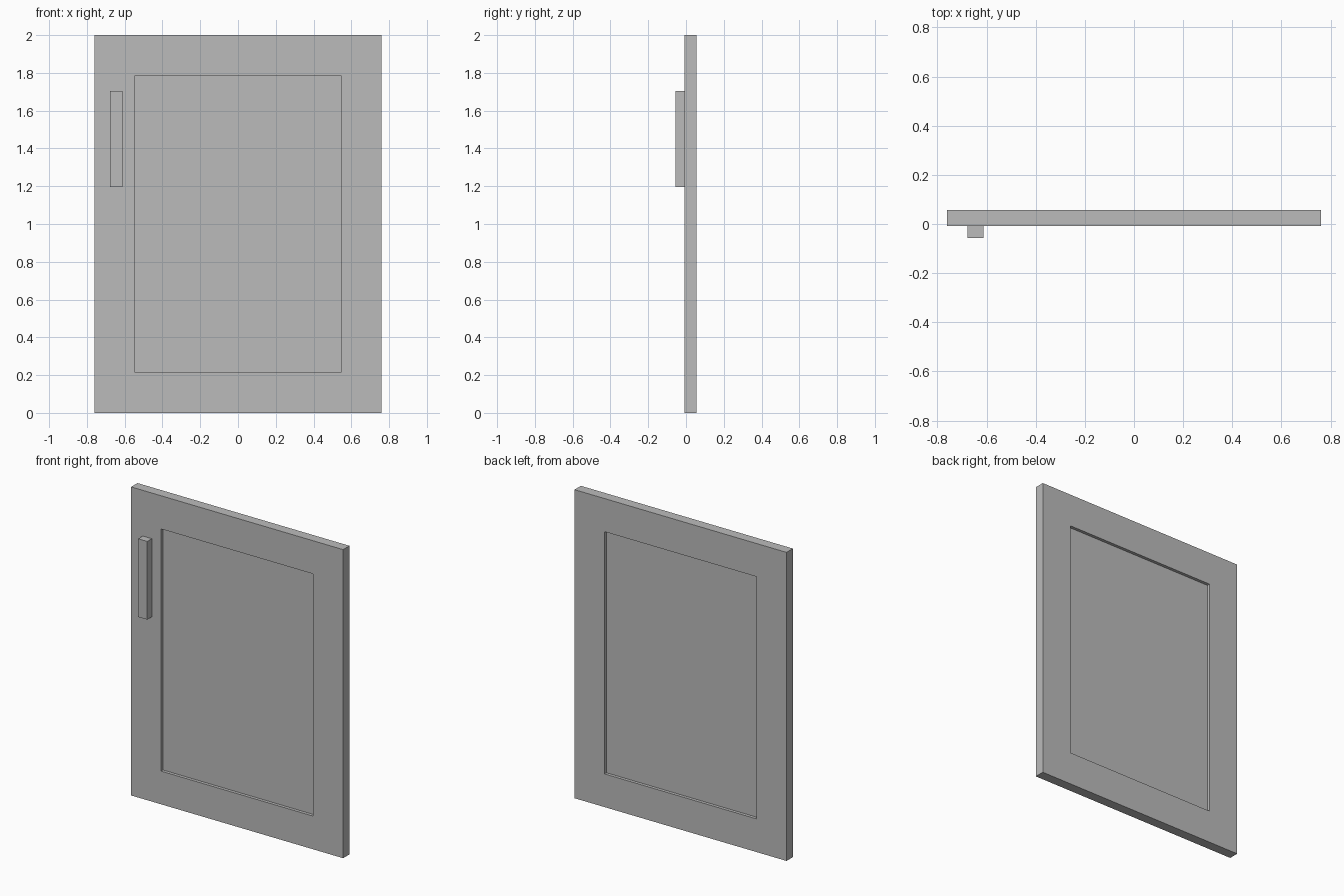
import bpy
import bmesh
from mathutils import Vector

default = bpy.data.objects.get("Cube")
if default:
    bpy.data.objects.remove(default, do_unlink=True)

# Single plain grey finish
grey = bpy.data.materials.new("plain_grey")
grey.use_nodes = True
colour = (0.5, 0.5, 0.5, 1)
grey.diffuse_color = colour
grey.node_tree.nodes["Principled BSDF"].inputs["Base Color"].default_value = colour


def box(name, low, high, recess=None):
    """Box between two corners; recess = (border, depth) sinks its front and back."""
    low, high = Vector(low), Vector(high)
    bm = bmesh.new()
    bmesh.ops.create_cube(bm, size=1)
    bmesh.ops.scale(bm, vec=high - low, verts=bm.verts)
    bmesh.ops.translate(bm, vec=(low + high) / 2, verts=bm.verts)
    if recess:
        border, depth = recess
        bm.normal_update()
        faces = [f for f in bm.faces if abs(f.normal.y) > 0.9]
        bmesh.ops.inset_individual(bm, faces=faces, thickness=border, use_even_offset=True)
        bm.normal_update()
        bmesh.ops.inset_individual(bm, faces=faces, thickness=0, depth=-depth)
    bm.normal_update()
    mesh = bpy.data.meshes.new(name)
    bm.to_mesh(mesh)
    bm.free()
    mesh.materials.append(grey)
    obj = bpy.data.objects.new(name, mesh)
    bpy.context.collection.objects.link(obj)
    return obj


# Door slab with a sunken centre panel on both sides
box("door_panel", (-0.76, -0.009, 0), (0.76, 0.056, 2), recess=(0.215, 0.02))

# Upright handle bar on the front
box("handle", (-0.677, -0.056, 1.197), (-0.612, -0.009, 1.704))
